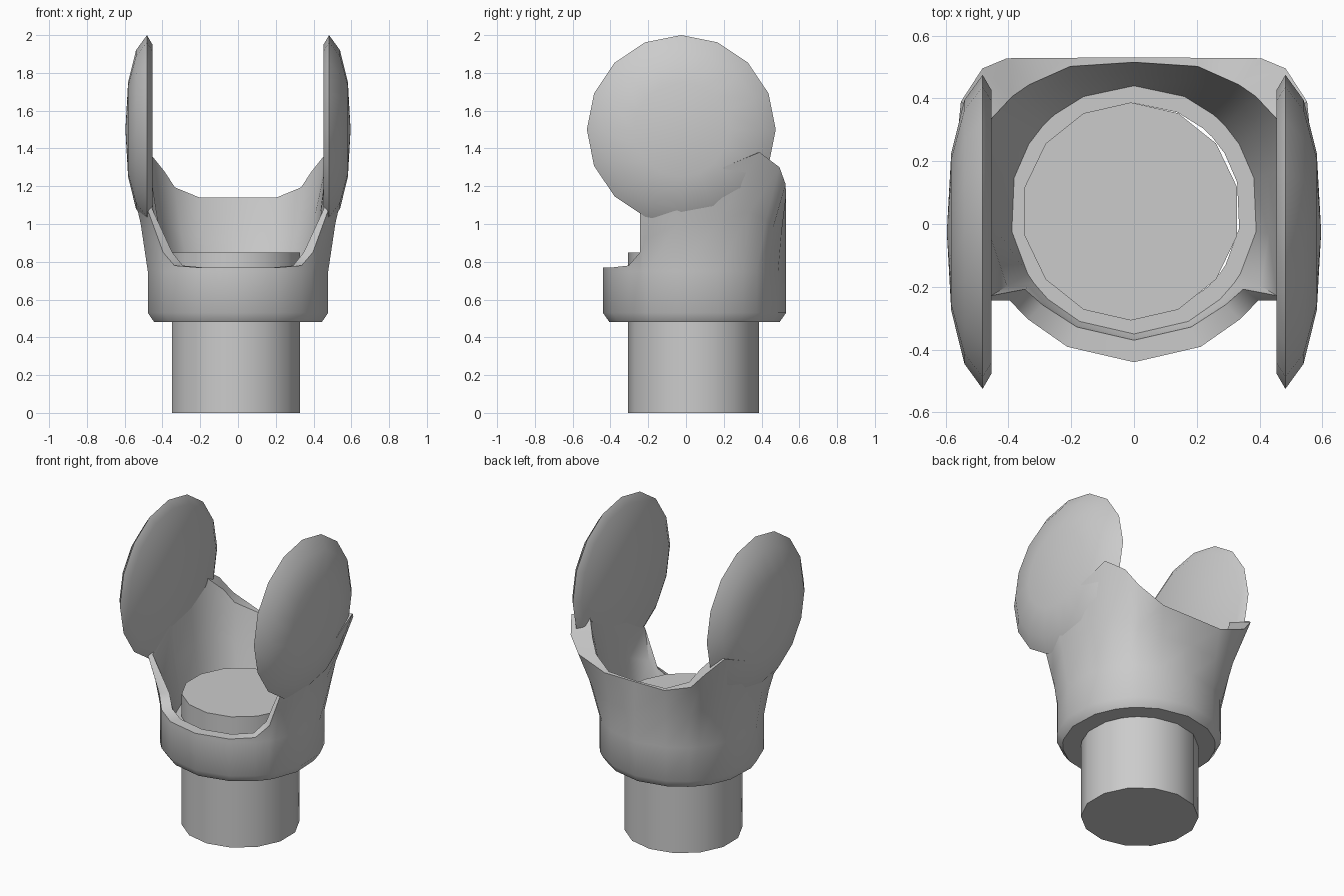
import bpy
import bmesh
from math import cos, sin, radians, pi

old = bpy.data.objects.get("Cube")
if old:
    bpy.data.objects.remove(old, do_unlink=True)

grey = bpy.data.materials.new("plain grey")
grey.use_nodes = True
color = (0.6, 0.6, 0.6, 1)
grey.diffuse_color = color
grey.node_tree.nodes["Principled BSDF"].inputs["Base Color"].default_value = color

CENTRE_Y = 0.045


def finish(bm, name, angle):
    bmesh.ops.recalc_face_normals(bm, faces=bm.faces)
    mesh = bpy.data.meshes.new(name)
    bm.to_mesh(mesh)
    bm.free()
    mesh.materials.append(grey)
    obj = bpy.data.objects.new(name, mesh)
    bpy.context.collection.objects.link(obj)
    bpy.ops.object.select_all(action="DESELECT")
    obj.select_set(True)
    bpy.context.view_layer.objects.active = obj
    bpy.ops.object.shade_smooth_by_angle(angle=radians(angle))
    return obj


def bridge(bm, ring_a, ring_b):
    n = len(ring_a)
    for i in range(n):
        j = (i + 1) % n
        bm.faces.new((ring_a[i], ring_a[j], ring_b[j], ring_b[i]))


# Round post through the collar
bm = bmesh.new()
bmesh.ops.create_cone(bm, cap_ends=True, segments=14, radius1=0.347, radius2=0.347, depth=0.85)
bmesh.ops.translate(bm, verts=bm.verts, vec=(-0.01, 0.04, 0.425))
finish(bm, "post", 40)

# Collar: angle from the side, rim height, outer and inner rim radius
half = [
    (-90, 0.77, 0.485, 0.415), (-64, 0.77, 0.485, 0.415), (-46, 0.78, 0.485, 0.42),
    (-36, 0.85, 0.49, 0.43), (-31, 1.08, 0.56, 0.53), (-10, 1.25, 0.58, 0.465),
    (15, 1.3, 0.59, 0.475), (32, 1.38, 0.65, 0.54), (43, 1.3, 0.66, 0.53),
    (50, 1.21, 0.63, 0.52), (66, 1.14, 0.53, 0.5), (90, 1.14, 0.485, 0.47),
]
columns = half + [(180 - a, z, ro, ri) for a, z, ro, ri in reversed(half[1:-1])]


def column_points(top, r_out, r_in):
    mid = (0.75 + top) / 2
    inner_top = top - 0.4 * max(0, r_out - r_in - 0.07)
    return [
        (0.34, 0.48), (0.45, 0.48), (0.485, 0.53), (0.485, min(0.75, top - 0.02)),
        (0.485 + 0.4 * (r_out - 0.485), mid), (r_out, top),
        (r_in, inner_top), (0.4 + 0.55 * (r_in - 0.4), (0.7 + inner_top) / 2),
        (0.395, 0.7), (0.34, 0.7),
    ]


bm = bmesh.new()
lofted = []
for a, top, r_out, r_in in columns:
    c, s = cos(radians(a)), sin(radians(a))
    lofted.append([bm.verts.new((r * c, r * s + CENTRE_Y, z))
                   for r, z in column_points(top, r_out, r_in)])
for i, col in enumerate(lofted):
    bridge(bm, col, lofted[(i + 1) % len(lofted)])
finish(bm, "collar", 42)

# Domed upright discs, flat on the inside
dome = [(0.45, 0.453), (0.5, 0.482), (0.42, 0.54), (0.25, 0.582)]
for side, name in ((1, "left_disc"), (-1, "right_disc")):
    bm = bmesh.new()
    rings = []
    for r, x in dome:
        rings.append([bm.verts.new((side * x, -0.025 + r * cos(t), 1.5 + r * sin(t)))
                      for t in (2 * pi * k / 16 for k in range(16))])
    for a, b in zip(rings, rings[1:]):
        bridge(bm, a, b)
    bm.faces.new(rings[0])
    tip = bm.verts.new((side * 0.596, -0.025, 1.5))
    for k in range(16):
        bm.faces.new((rings[-1][k], rings[-1][(k + 1) % 16], tip))
    finish(bm, name, 42)
